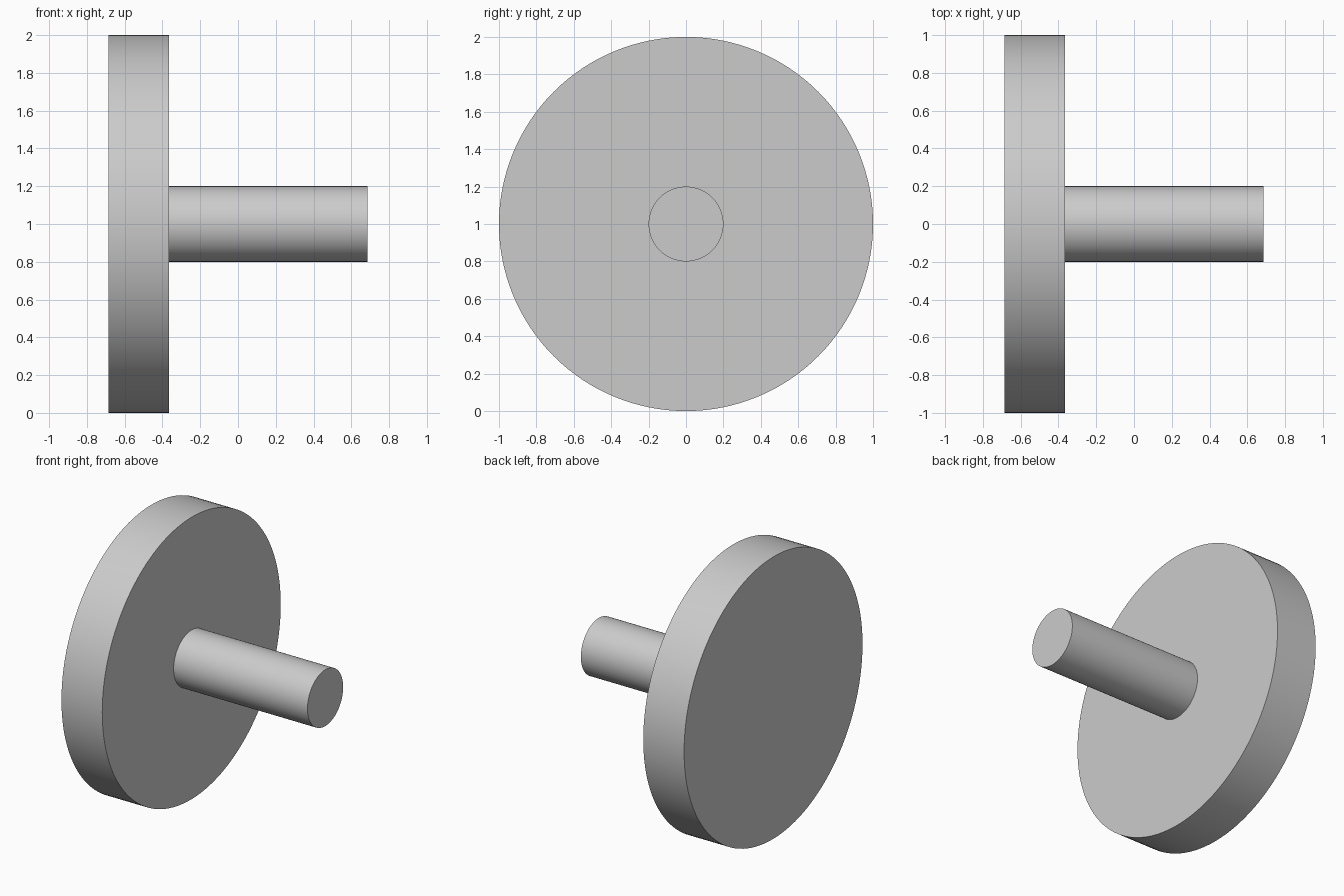
import bpy
import bmesh
from math import radians, tau
from mathutils import Vector

cube = bpy.data.objects.get("Cube")
if cube:
    bpy.data.objects.remove(cube, do_unlink=True)

SEGMENTS = 128
DISC_RADIUS, SHAFT_RADIUS = 1.0, 0.2
BACK, SHOULDER, TIP = -0.685, -0.365, 0.685

# Plain grey material
grey = bpy.data.materials.new("light_grey")
grey.use_nodes = True
color = (0.6, 0.6, 0.6, 1)
grey.diffuse_color = color
grey.node_tree.nodes["Principled BSDF"].inputs["Base Color"].default_value = color


def turned_part(name, profile):
    """Revolve an (x, radius) profile around the x axis and cap both ends."""
    bm = bmesh.new()
    verts = [bm.verts.new((x, 0, r)) for x, r in profile]
    edges = [bm.edges.new(pair) for pair in zip(verts, verts[1:])]
    bmesh.ops.spin(bm, geom=verts + edges, cent=(0, 0, 0), axis=Vector((1, 0, 0)),
                   angle=tau, steps=SEGMENTS)
    bmesh.ops.remove_doubles(bm, verts=bm.verts, dist=0.0001)
    bmesh.ops.holes_fill(bm, edges=[e for e in bm.edges if e.is_boundary], sides=0)
    bmesh.ops.recalc_face_normals(bm, faces=bm.faces)
    mesh = bpy.data.meshes.new(name)
    bm.to_mesh(mesh)
    bm.free()
    mesh.materials.append(grey)
    obj = bpy.data.objects.new(name, mesh)
    bpy.context.collection.objects.link(obj)
    return obj


# Flat disc and round shaft, turned as one closed solid
part = turned_part("disc_with_shaft", [
    (BACK, DISC_RADIUS), (SHOULDER, DISC_RADIUS),
    (SHOULDER, SHAFT_RADIUS), (TIP, SHAFT_RADIUS),
])
part.location.z = DISC_RADIUS

# Smooth round sides with crisp rims
bpy.ops.object.select_all(action="DESELECT")
part.select_set(True)
bpy.context.view_layer.objects.active = part
bpy.ops.object.shade_smooth_by_angle(angle=radians(30))
